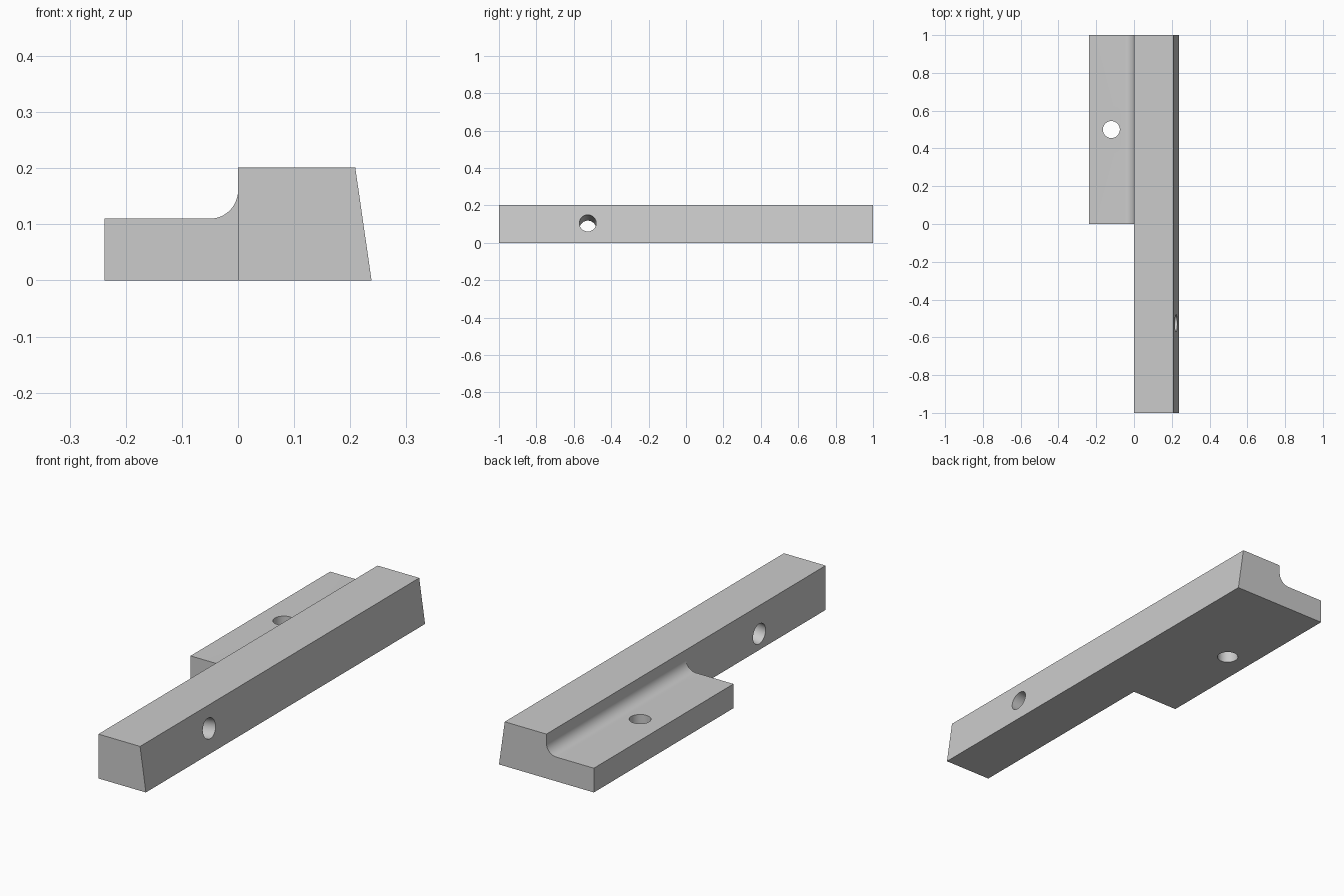
import bpy, bmesh, math
from mathutils import Vector

cube = bpy.data.objects.get("Cube")
if cube:
    bpy.data.objects.remove(cube, do_unlink=True)

HALF_W, TOP_X, HEIGHT = 0.238, 0.209, 0.201
PLATE_H, FILLET, HOLE_R = 0.11, 0.05, 0.045

grey = bpy.data.materials.new("plain grey")
grey.use_nodes = True
grey.diffuse_color = (0.6, 0.6, 0.6, 1)
grey.node_tree.nodes["Principled BSDF"].inputs["Base Color"].default_value = (0.6, 0.6, 0.6, 1)


def finish(name, bm):
    bmesh.ops.recalc_face_normals(bm, faces=bm.faces[:])
    mesh = bpy.data.meshes.new(name)
    bm.to_mesh(mesh)
    bm.free()
    mesh.materials.append(grey)
    obj = bpy.data.objects.new(name, mesh)
    bpy.context.collection.objects.link(obj)
    return obj


def prism(name, profile, y0, y1):
    """Extrude an x-z outline along y."""
    bm = bmesh.new()
    face = bm.faces.new([bm.verts.new((x, y0, z)) for x, z in profile])
    new = bmesh.ops.extrude_face_region(bm, geom=[face])["geom"]
    bmesh.ops.translate(bm, vec=(0, y1 - y0, 0),
                        verts=[v for v in new if isinstance(v, bmesh.types.BMVert)])
    return finish(name, bm)


def drill(name, centre, axis):
    """Round cutter lying along the given axis."""
    bm = bmesh.new()
    bmesh.ops.create_cone(bm, cap_ends=True, segments=48, radius1=HOLE_R,
                          radius2=HOLE_R, depth=0.8)
    obj = finish(name, bm)
    obj.location = centre
    obj.rotation_euler = Vector(axis).to_track_quat("Z", "Y").to_euler()
    obj.hide_render = True
    return obj


def combine(target, tool, operation):
    mod = target.modifiers.new(tool.name, "BOOLEAN")
    mod.operation, mod.object, mod.solver = operation, tool, "EXACT"
    bpy.context.view_layer.objects.active = target
    bpy.ops.object.modifier_apply(modifier=mod.name)
    bpy.data.objects.remove(tool, do_unlink=True)


# Long bar with one sloping side
bracket = prism("bracket", [(0, 0), (HALF_W, 0), (TOP_X, HEIGHT), (0, HEIGHT)], -1, 1)

# Half-length side plate, rounded up into the bar
steps = 12
arc = [(-FILLET + FILLET * math.sin(a), PLATE_H + FILLET - FILLET * math.cos(a))
       for a in (math.pi / 2 * i / steps for i in range(steps + 1))]
arc[-1] = (0, PLATE_H + FILLET)
inside = 0.06
plate = prism("side_plate", [(-HALF_W, PLATE_H), *arc, (inside, PLATE_H + FILLET),
                             (inside, 0), (-HALF_W, 0)], 0, 1)
combine(bracket, plate, "UNION")

# Upright hole in the plate, and a hole square to the sloping side
combine(bracket, drill("plate_hole", (-0.12, 0.5, 0.1), (0, 0, 1)), "DIFFERENCE")
slope = (HEIGHT, 0, HALF_W - TOP_X)
combine(bracket, drill("bar_hole", (0.223, -0.525, 0.105), slope), "DIFFERENCE")

# Merge flat regions, then smooth only the rounded surfaces
bm = bmesh.new()
bm.from_mesh(bracket.data)
bmesh.ops.remove_doubles(bm, verts=bm.verts[:], dist=0.0001)
bmesh.ops.dissolve_limit(bm, angle_limit=0.01, verts=bm.verts[:], edges=bm.edges[:])
bm.to_mesh(bracket.data)
bm.free()
bpy.ops.object.select_all(action="DESELECT")
bracket.select_set(True)
bpy.context.view_layer.objects.active = bracket
bpy.ops.object.shade_smooth_by_angle(angle=math.radians(30))
